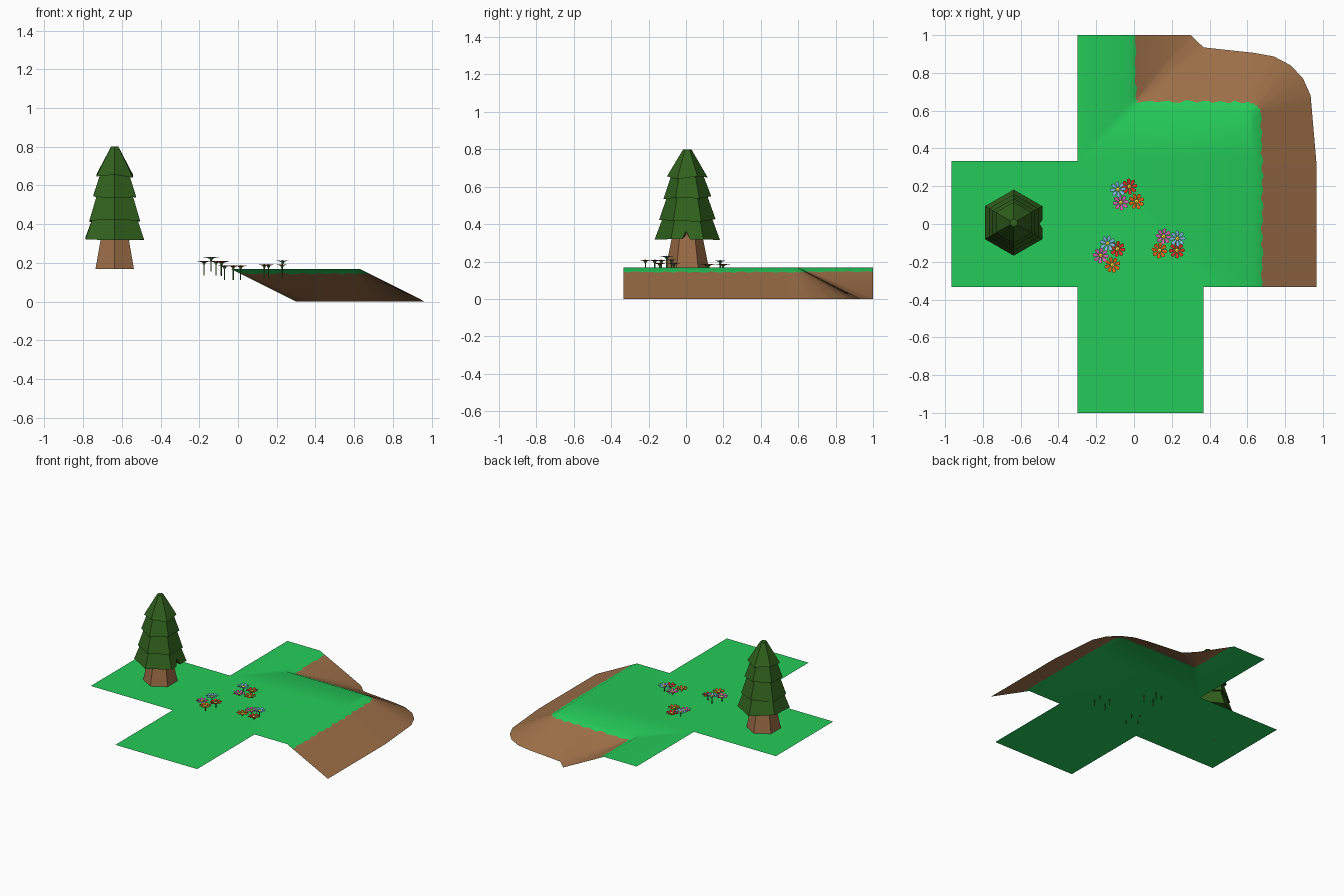
import bpy, bmesh, math, random
from mathutils import Vector

if "Cube" in bpy.data.objects:
    bpy.data.objects.remove(bpy.data.objects["Cube"])

random.seed(4)
TOP = 0.167  # height of the flat ground


def material(name, r, g, b):
    m = bpy.data.materials.new(name)
    m.diffuse_color = (r, g, b, 1)
    m.use_nodes = True
    m.node_tree.nodes["Principled BSDF"].inputs["Base Color"].default_value = m.diffuse_color
    return m


GRASS = material("grass", 0.018, 0.60, 0.10)
DIRT = material("dirt", 0.34, 0.16, 0.065)
LEAF = material("needles", 0.03, 0.12, 0.012)
BARK = material("bark", 0.32, 0.15, 0.06)
STEM = material("stem", 0.06, 0.25, 0.03)
YELLOW = material("flower_centre", 0.85, 0.70, 0.05)
PETALS = {"blue": material("blue_petal", 0.22, 0.50, 0.75),
          "red": material("red_petal", 0.75, 0.03, 0.02),
          "pink": material("pink_petal", 0.70, 0.13, 0.45),
          "orange": material("orange_petal", 0.80, 0.13, 0.01)}


class Builder:
    """Collects faces by corner position, sharing equal corners."""

    def __init__(self):
        self.bm, self.cache = bmesh.new(), {}

    def face(self, pts, mat=0):
        vs = []
        for p in pts:
            k = tuple(round(c, 5) for c in p)
            if k not in self.cache:
                self.cache[k] = self.bm.verts.new(k)
            if self.cache[k] not in vs:
                vs.append(self.cache[k])
        if len(vs) > 2:
            self.bm.faces.new(vs).material_index = mat

    def finish(self, name, mats, face_up=False, smooth=False):
        self.bm.normal_update()
        if face_up:
            bmesh.ops.reverse_faces(self.bm, faces=[f for f in self.bm.faces if f.normal.z < 0])
        else:
            bmesh.ops.recalc_face_normals(self.bm, faces=self.bm.faces[:])
        me = bpy.data.meshes.new(name)
        self.bm.to_mesh(me)
        self.bm.free()
        for m in mats:
            me.materials.append(m)
        ob = bpy.data.objects.new(name, me)
        bpy.context.collection.objects.link(ob)
        if smooth:
            bpy.ops.object.select_all(action='DESELECT')
            ob.select_set(True)
            bpy.context.view_layer.objects.active = ob
            bpy.ops.object.shade_smooth_by_angle(angle=math.radians(40))
        return ob


# Cliff sections: upper lip x, y and foot x, y
sections = [(.632, -.333, .965, -.333), (.632, .333, .965, .333),
            (.627, .585, .935, .68), (.622, .592, .895, .77),
            (.616, .597, .83, .84), (.607, .60, .74, .887),
            (.595, .602, .635, .906), (.368, .602, .368, .935),
            (-.033, .602, .368, .935), (-.033, .602, .30, 1), (-.033, 1, .30, 1)]
rows = []
for a, b in zip(sections, sections[1:]):
    a, b = Vector(a), Vector(b)
    n = max(1, round((b - a).length / 0.035))
    rows += [a.lerp(b, i / n) for i in range(n)]
rows.append(Vector(sections[-1]))

# Grass lip with a ragged lower edge, and the dirt slope below it
grass, dirt = Builder(), Builder()
lines = []
for i, r in enumerate(rows):
    t, f = Vector((r[0], r[1], TOP)), Vector((r[2], r[3], 0))
    frac = .14 + .018 * math.sin(i * 1.9) + random.uniform(-.01, .01)
    if i > len(rows) - 12:
        frac -= .02
    lines.append((t, t.lerp(f, frac), f))
for p, q in zip(lines, lines[1:]):
    grass.face([p[0], p[1], q[1], q[0]])
    dirt.face([p[1], p[2], q[2], q[1]])

# Flat cross-shaped ground joined to the lip
lip = [(p[0].x, p[0].y) for p in lines]
before = [(-.298, .333), (-.965, .333), (-.965, -.333), (-.298, -.333),
          (-.298, -1), (.368, -1), (.368, -.333)]
outline = [(-.298, 1)] + before + lip
grass.face([(x, y, TOP) for x, y in outline])
grass.finish("grass_ground", [GRASS], face_up=True, smooth=True)
dirt.finish("dirt_slope", [DIRT], face_up=True, smooth=True)

# Tree
TX, TY = -.637, .007


def hexagon(r, z, jitter=0):
    return [Vector((TX + r * math.cos(math.radians(60 * k - 30)),
                    TY + r * math.sin(math.radians(60 * k - 30)),
                    z + random.uniform(-jitter, jitter))) for k in range(6)]


trunk = Builder()
low, high = hexagon(.115, TOP), hexagon(.076, .36)
for k in range(6):
    j = (k + 1) % 6
    trunk.face([low[k], low[j], high[j], high[k]])
trunk.face(low)
trunk.face(high)
trunk.finish("tree_trunk", [BARK])

# Tiers: bottom radius, bottom z, top radius, top z
tiers = [(.175, .322, .125, .45), (.151, .418, .10, .57),
         (.128, .542, .082, .67), (.109, .648, .022, .80)]
for n, (r0, z0, r1, z1) in enumerate(tiers):
    tier = Builder()
    low, high = hexagon(r0, z0, .009), hexagon(r1, z1)
    rim = []
    for k in range(6):
        a, b = low[k], low[(k + 1) % 6]
        edge = [a]
        if n == 0 and k == 0:  # notch cut in the lowest skirt
            mid = a.lerp(b, .46)
            edge += [a.lerp(b, .34), mid.lerp(high[0].lerp(high[1], .46), .33), a.lerp(b, .58)]
        rim += edge
        tier.face(edge + [b, high[(k + 1) % 6], high[k]])
    centre = Vector((TX, TY, z0 + .025))
    for a, b in zip(rim, rim[1:] + rim[:1]):
        tier.face([a, b, centre])
    tier.face(high)
    tier.finish(f"tree_tier_{n + 1}", [LEAF])


# Flowers
def flower(name, x, y, z, colour):
    b = Builder()

    def pt(r, ang, dz):
        return (x + r * math.cos(ang), y + r * math.sin(ang), z + dz)

    turn = random.uniform(0, 1)
    for k in range(8):
        a = turn + k * math.tau / 8
        b.face([pt(.007, a - .3, -.006), pt(.026, a - .33, 0), pt(.039, a - .25, .002),
                pt(.043, a, .002), pt(.039, a + .25, .002), pt(.026, a + .33, 0),
                pt(.007, a + .3, -.006)], 0)
    disc = [pt(.011, k * math.tau / 8, -.001) for k in range(8)]
    for k in range(8):
        b.face([disc[k], disc[(k + 1) % 8], (x, y, z + .004)], 1)
    b.finish(name + "_head", [PETALS[colour], YELLOW], face_up=True)
    s = Builder()
    rings = [[pt(r, k * math.tau / 5, dz) for k in range(5)]
             for r, dz in ((.0035, -.072), (.0035, -.018), (.011, -.004))]
    for p, q in zip(rings, rings[1:]):
        for k in range(5):
            j = (k + 1) % 5
            s.face([p[k], p[j], q[j], q[k]])
    s.face(rings[0])
    s.face(rings[-1])
    s.finish(name + "_stem", [STEM])


clusters = [
    (.184, [(-.085, .183, "blue"), (-.025, .198, "red"), (-.07, .114, "pink"), (.013, .12, "orange")]),
    (.190, [(.157, -.066, "pink"), (.23, -.077, "blue"), (.135, -.14, "orange"), (.227, -.14, "red")]),
    (.207, [(-.14, -.103, "blue"), (-.088, -.132, "red"), (-.176, -.167, "pink"), (-.114, -.217, "orange")])]
for c, (z, group) in enumerate(clusters):
    for x, y, col in group:
        flower(f"flower_{c + 1}_{col}", x, y, z + (.02 if col == "blue" else 0), col)
